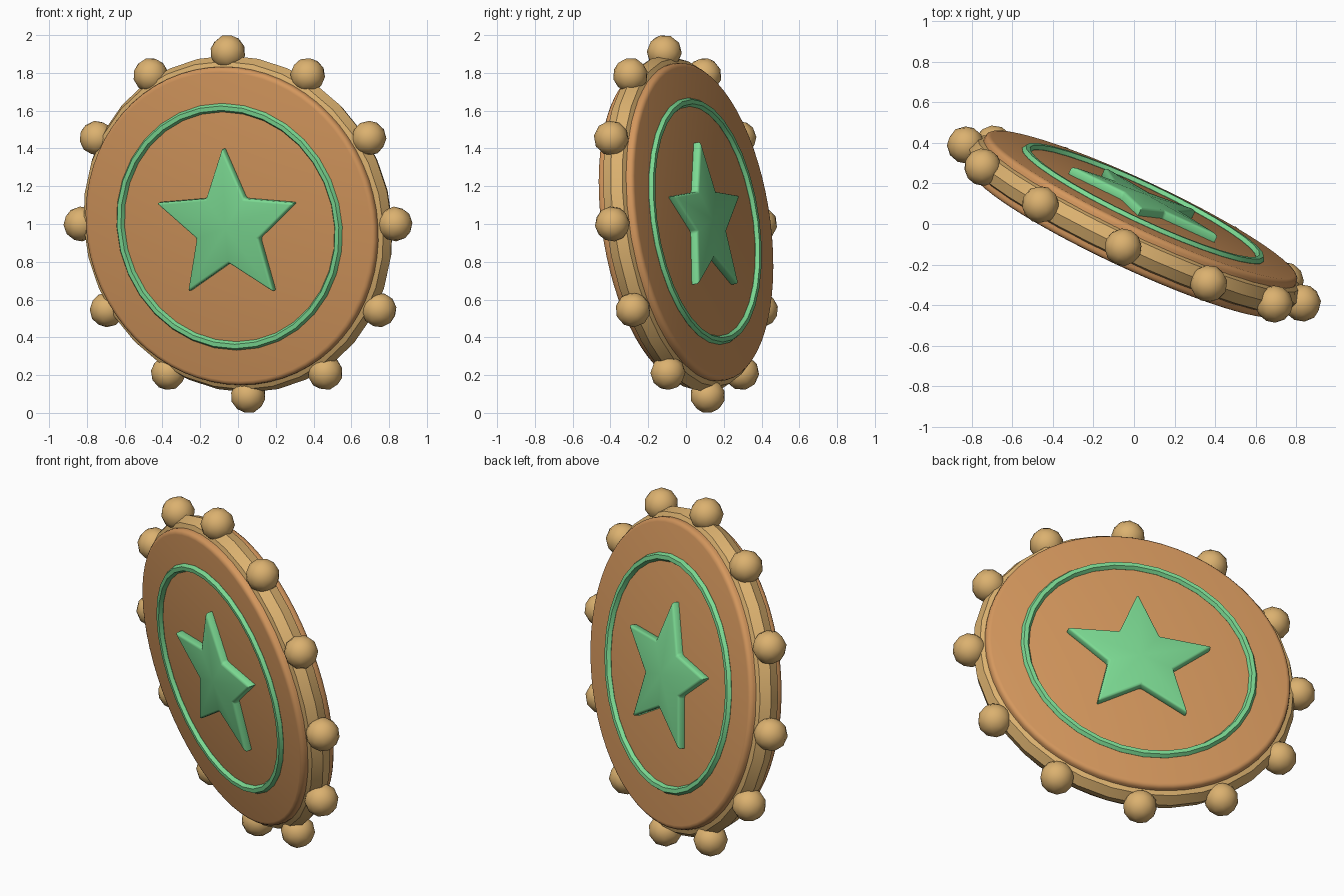
import bpy, bmesh
from math import sin, cos, pi, tau
from mathutils import Matrix, Vector

cube = bpy.data.objects.get("Cube")
if cube:
    bpy.data.objects.remove(cube)


def material(name, rgb):
    mat = bpy.data.materials.new(name)
    mat.use_nodes = True
    mat.diffuse_color = (*rgb, 1)
    mat.node_tree.nodes["Principled BSDF"].inputs["Base Color"].default_value = (*rgb, 1)
    return mat


brown = material("warm brown", (0.66, 0.31, 0.11))
gold = material("pale gold", (0.71, 0.44, 0.16))
green = material("mint green", (0.20, 0.70, 0.29))

# Tilted frame of the medallion: across, up, and out of the front face
across = Vector((0.905, -0.425, 0)).normalized()
facing = across.cross(Vector((-0.0587, -0.125, 0.99))).normalized()
up = facing.cross(across)
FRAME = Matrix.Translation((0, 0, 1)) @ Matrix((across, up, facing)).transposed().to_4x4()
SIDES = {"front": Matrix(), "back": Matrix.Rotation(pi, 4, "Y")}


def finish(obj, name, mat, local, angle, bevel=0, segments=1):
    obj.name = name
    obj.data.materials.append(mat)
    obj.matrix_world = FRAME @ local
    bpy.ops.object.select_all(action="DESELECT")
    obj.select_set(True)
    bpy.context.view_layer.objects.active = obj
    if bevel:
        mod = obj.modifiers.new("rounded edges", "BEVEL")
        mod.width, mod.segments = bevel, segments
        mod.limit_method, mod.angle_limit = "ANGLE", 0.6
        bpy.ops.object.modifier_apply(modifier=mod.name)
    bpy.ops.object.shade_smooth_by_angle(angle=angle)


def torus(name, mat, major, minor, sides, local):
    bpy.ops.mesh.primitive_torus_add(major_radius=major, minor_radius=minor,
                                     major_segments=32, minor_segments=sides)
    finish(bpy.context.object, name, mat, local, 0.5)


# Disc body and faceted rim
bpy.ops.mesh.primitive_cylinder_add(vertices=64, radius=0.85, depth=0.21)
finish(bpy.context.object, "disc", brown, Matrix(), 0.6, bevel=0.025, segments=3)
torus("rim", gold, 0.82, 0.08, 8, Matrix())

# Beads around the rim
for i in range(12):
    a = tau * i / 12
    bpy.ops.mesh.primitive_ico_sphere_add(subdivisions=2, radius=0.093)
    place = Matrix.Rotation(a, 4, "Z") @ Matrix.Translation((0.918, 0, 0))
    finish(bpy.context.object, f"bead_{i + 1}", gold, place, 0.9)


def star(name, local):
    bm = bmesh.new()
    outline = []
    for i in range(10):
        r = 0.19 if i % 2 else 0.425
        a = pi / 2 + i * pi / 5
        outline.append(bm.verts.new((r * cos(a), r * sin(a), 0.09)))
    base = bm.faces.new(outline)
    made = bmesh.ops.extrude_face_region(bm, geom=[base])["geom"]
    top = [g for g in made if isinstance(g, bmesh.types.BMFace)]
    bmesh.ops.translate(bm, vec=(0, 0, 0.057),
                        verts=[g for g in made if isinstance(g, bmesh.types.BMVert)])
    # Slightly raised middle
    peak = bmesh.ops.poke(bm, faces=top)["verts"]
    bmesh.ops.translate(bm, vec=(0, 0, 0.012), verts=peak)
    bmesh.ops.recalc_face_normals(bm, faces=bm.faces)
    mesh = bpy.data.meshes.new(name)
    bm.to_mesh(mesh)
    bm.free()
    obj = bpy.data.objects.new(name, mesh)
    bpy.context.collection.objects.link(obj)
    finish(obj, name, green, local, 0.9, bevel=0.012, segments=2)


# Ring and star on both faces
for side, turn in SIDES.items():
    torus(f"{side}_ring", green, 0.637, 0.023, 6, turn @ Matrix.Translation((0, 0, 0.107)))
    star(f"{side}_star", turn)
